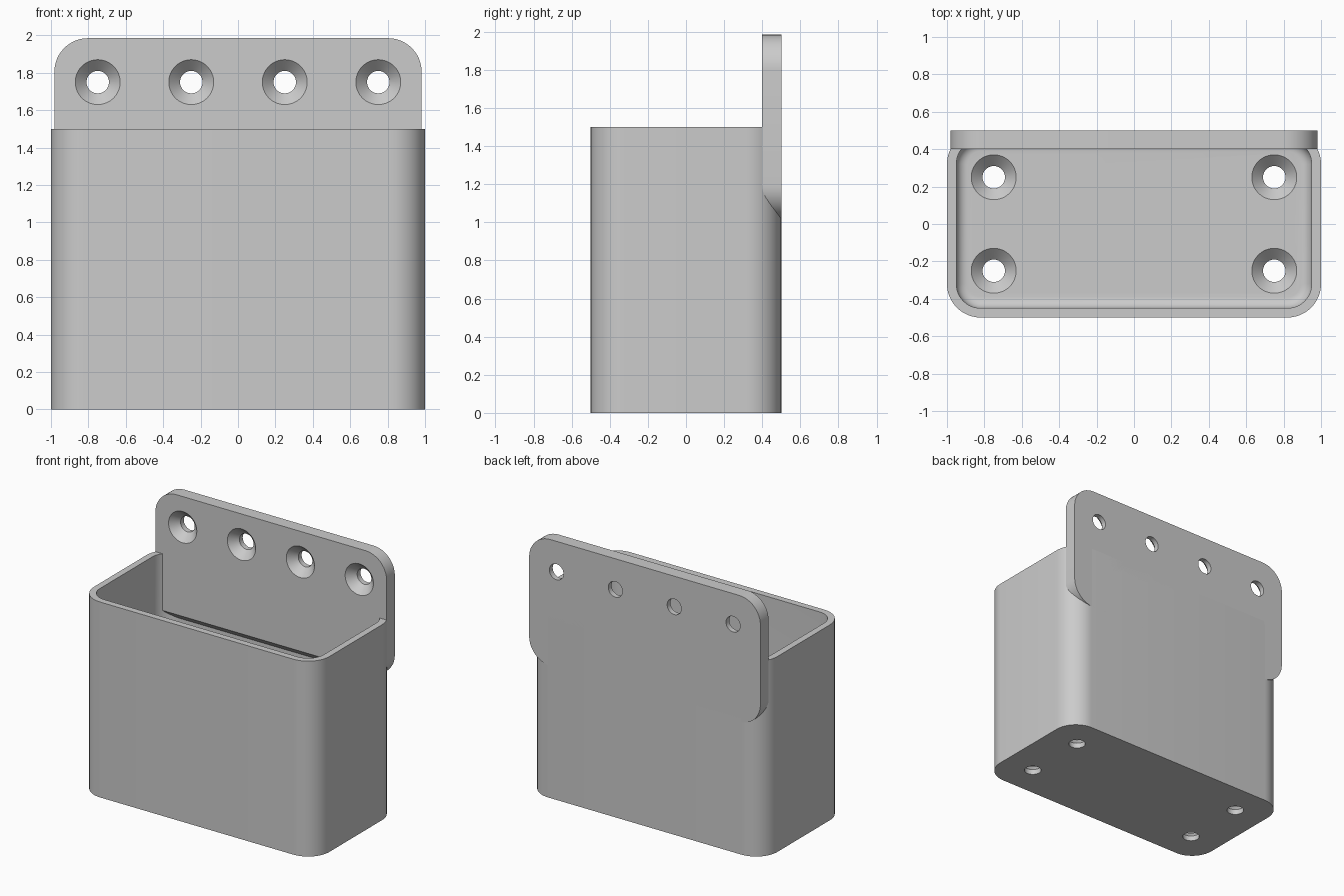
import bpy, bmesh
from math import sin, cos, pi
from mathutils import Matrix, Vector

default = bpy.data.objects.get("Cube")
if default:
    bpy.data.objects.remove(default, do_unlink=True)

GREY = (0.6, 0.6, 0.6, 1.0)
mat = bpy.data.materials.new("light_grey")
mat.use_nodes = True
mat.diffuse_color = GREY
mat.node_tree.nodes["Principled BSDF"].inputs["Base Color"].default_value = GREY

WALL = 0.05       # tray wall thickness
THICK = 0.1       # floor and back plate thickness
CORNER = 0.18     # outer corner radius
HEIGHT = 1.5      # tray rim height
PLATE_W, PLATE_H = 0.982, 0.485   # plate half sizes


def rounded_loop(hx, hy, r, z, steps=12):
    """Rounded rectangle outline in the xy plane."""
    pts = []
    for k, (sx, sy) in enumerate([(1, 1), (-1, 1), (-1, -1), (1, -1)]):
        for i in range(steps + 1):
            a = (k + i / steps) * pi / 2
            pts.append(Vector((sx * (hx - r) + r * cos(a), sy * (hy - r) + r * sin(a), z)))
    return pts


def circle_loop(r, z, n=64):
    return [Vector((r * cos(2 * pi * i / n), r * sin(2 * pi * i / n), z)) for i in range(n)]


def loft(name, loops, matrix=Matrix()):
    """Skin a stack of outlines and cap both ends."""
    bm = bmesh.new()
    rings = [[bm.verts.new(matrix @ p) for p in loop] for loop in loops]
    n = len(rings[0])
    for a, b in zip(rings, rings[1:]):
        for i in range(n):
            j = (i + 1) % n
            bm.faces.new((a[i], a[j], b[j], b[i]))
    bm.faces.new(rings[0][::-1])
    bm.faces.new(rings[-1])
    bmesh.ops.recalc_face_normals(bm, faces=bm.faces)
    mesh = bpy.data.meshes.new(name)
    bm.to_mesh(mesh)
    bm.free()
    mesh.materials.append(mat)
    ob = bpy.data.objects.new(name, mesh)
    bpy.context.collection.objects.link(ob)
    return ob


def activate(ob):
    bpy.ops.object.select_all(action='DESELECT')
    ob.select_set(True)
    bpy.context.view_layer.objects.active = ob


def drill(ob, matrix):
    """Countersunk screw hole; local z runs out of the head side."""
    profile = [(0.06, -0.05), (0.06, 0.04), (0.12, THICK), (0.12, THICK + 0.05)]
    cutter = loft("screw_hole_cutter", [circle_loop(r, z) for r, z in profile], matrix)
    cutter.hide_render = True
    activate(ob)
    mod = ob.modifiers.new("screw_hole", 'BOOLEAN')
    mod.operation = 'DIFFERENCE'
    mod.solver = 'EXACT'
    mod.object = cutter
    bpy.ops.object.modifier_apply(modifier=mod.name)
    bpy.data.objects.remove(cutter, do_unlink=True)


def finish(ob):
    activate(ob)
    bpy.ops.object.shade_smooth_by_angle(angle=pi / 6)


# Tray: outer shell, rim, inner walls, filleted inside floor
FILLET = 0.06
inner_x, inner_y, inner_r = 1 - WALL, 0.5 - WALL, CORNER - WALL
loops = [rounded_loop(1, 0.5, CORNER, 0),
         rounded_loop(1, 0.5, CORNER, HEIGHT),
         rounded_loop(inner_x, inner_y, inner_r, HEIGHT)]
for i in range(9):
    a = i / 8 * pi / 2
    inset = FILLET * (1 - cos(a))
    loops.append(rounded_loop(inner_x - inset, inner_y - inset, inner_r - inset,
                              THICK + FILLET * (1 - sin(a))))
tray = loft("tray", loops)
for x in (-0.75, 0.75):
    for y in (-0.25, 0.25):
        drill(tray, Matrix.Translation((x, y, 0)))
finish(tray)

# Back plate: rounded slab standing flush with the rear of the tray
upright = Matrix.Translation((0, 0.5, HEIGHT)) @ Matrix.Rotation(pi / 2, 4, 'X')
plate = loft("back_plate", [rounded_loop(PLATE_W, PLATE_H, CORNER, z) for z in (0, THICK)], upright)

# Chamfer under the plate where it stands proud inside the tray
bm = bmesh.new()
bm.from_mesh(plate.data)
cut = bmesh.ops.bisect_plane(bm, geom=bm.verts[:] + bm.edges[:] + bm.faces[:],
                             plane_co=(0, 0.4, HEIGHT - PLATE_H + WALL),
                             plane_no=(0, -1, -1), clear_outer=True)
bmesh.ops.holes_fill(bm, edges=[e for e in bm.edges if e.is_boundary])
bmesh.ops.recalc_face_normals(bm, faces=bm.faces)
bm.to_mesh(plate.data)
bm.free()

for i in range(4):
    drill(plate, Matrix.Translation((i * 0.5 - 0.75, 0.5, 1.75)) @ Matrix.Rotation(pi / 2, 4, 'X'))
finish(plate)
